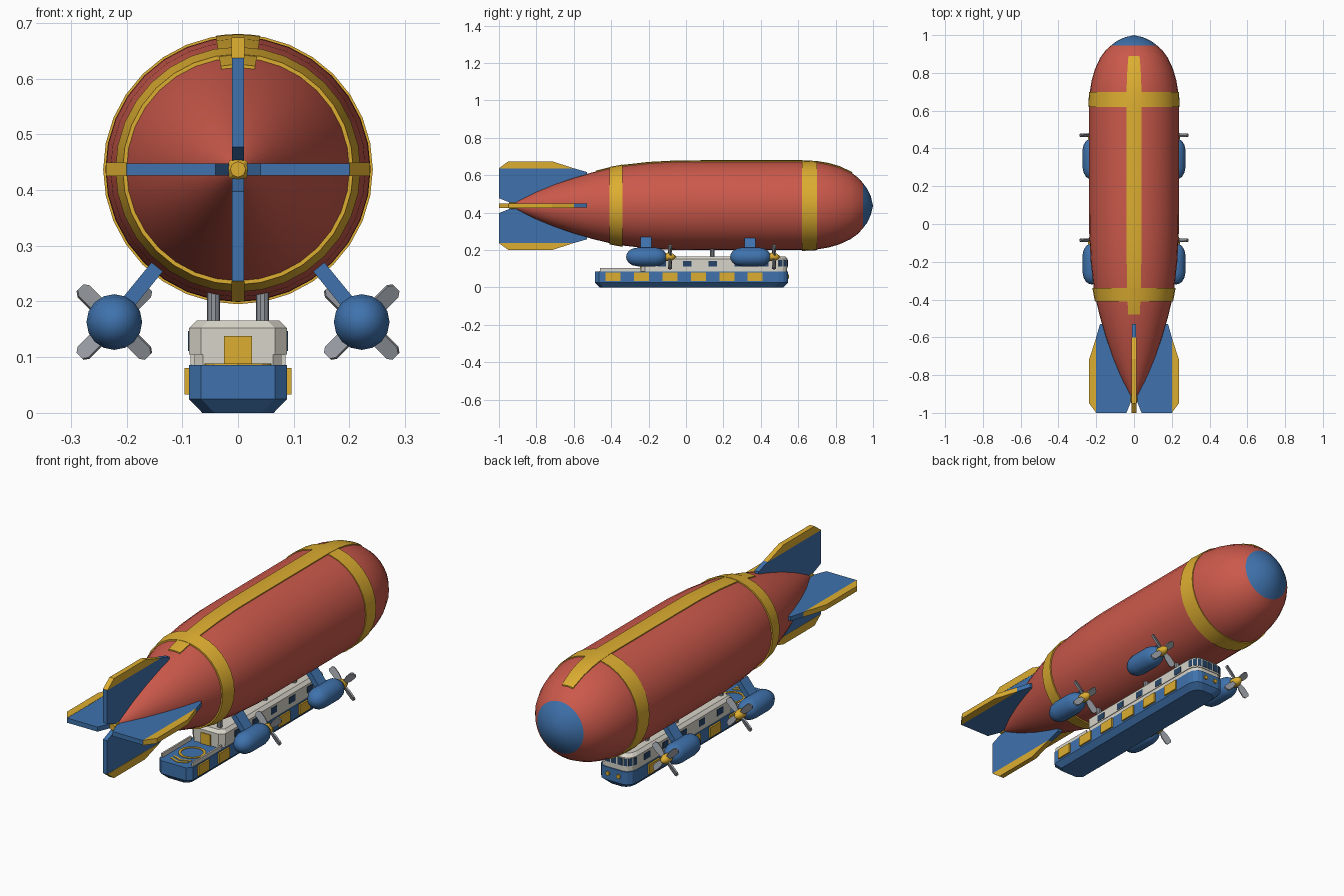
import bpy, bmesh
from math import sin, cos, pi, radians, atan2
from mathutils import Vector, Matrix

if "Cube" in bpy.data.objects:
    bpy.data.objects.remove(bpy.data.objects["Cube"])

def mat(name, r, g, b):
    m = bpy.data.materials.new(name)
    m.diffuse_color = (r, g, b, 1)
    m.use_nodes = True
    m.node_tree.nodes["Principled BSDF"].inputs["Base Color"].default_value = m.diffuse_color
    return m

RED = mat("red", .60, .10, .07)
BLUE = mat("blue", .05, .17, .42)
GOLD = mat("gold", .72, .42, .03)
WHITE = mat("off_white", .68, .66, .58)
GLASS = mat("glass", .02, .06, .14)
GREY = mat("metal", .30, .32, .35)

def loft(name, rings, m, closed=False, smooth=0):
    """Skin equal-length closed rings; cap the ends unless closed."""
    bm = bmesh.new()
    vs = [[bm.verts.new(p) for p in r] for r in rings]
    n, k = len(vs), len(vs[0])
    for i in range(n if closed else n - 1):
        a, b = vs[i], vs[(i + 1) % n]
        for j in range(k):
            q = (j + 1) % k
            bm.faces.new((a[j], a[q], b[q], b[j]))
    if not closed:
        bm.faces.new(vs[0])
        bm.faces.new(vs[-1])
    bmesh.ops.remove_doubles(bm, verts=bm.verts, dist=1e-5)
    bmesh.ops.delete(bm, geom=[e for e in bm.edges if not e.link_faces], context='EDGES')
    bmesh.ops.delete(bm, geom=[v for v in bm.verts if not v.link_faces], context='VERTS')
    bmesh.ops.recalc_face_normals(bm, faces=bm.faces)
    me = bpy.data.meshes.new(name)
    bm.to_mesh(me)
    bm.free()
    if smooth:
        me.polygons.foreach_set("use_smooth", [True] * len(me.polygons))
        me.set_sharp_from_angle(angle=radians(smooth))
    me.materials.append(m)
    ob = bpy.data.objects.new(name, me)
    bpy.context.collection.objects.link(ob)
    return ob

def lathe(name, prof, m, cx=0, cz=.437, segs=32, arc=None, smooth=35):
    """Turn (y, r) profile about a y-parallel axis; arc = half angle of a sector."""
    if arc:
        angs = [-arc + 2 * arc * i / segs for i in range(segs + 1)]
    else:
        angs = [2 * pi * i / segs for i in range(segs)]
    rings = [[(cx + r * sin(a), y, cz + r * cos(a)) for y, r in prof] for a in angs]
    return loft(name, rings, m, closed=not arc, smooth=smooth)

def prism(name, pts, vec, m, M=Matrix()):
    v = Vector(vec)
    return loft(name, [[M @ (Vector(p) - v / 2) for p in pts], [M @ (Vector(p) + v / 2) for p in pts]], m)

def box(name, c, s, m, M=Matrix()):
    x, y, z = s[0] / 2, s[1] / 2, s[2]
    pts = [(-x, -y, 0), (x, -y, 0), (x, y, 0), (-x, y, 0)]
    return prism(name, pts, (0, 0, z), m, Matrix.Translation(c) @ M)

# Envelope profile (y, r)
HULL = [(-.94, 0), (-.9, .025), (-.8, .074), (-.7, .115), (-.6, .149), (-.5, .178), (-.41, .2),
        (-.34, .213), (-.2, .229), (-.05, .237), (.1, .238), (.62, .238), (.7, .234), (.76, .224),
        (.82, .207), (.88, .179), (.92, .15), (.945, .122)]

def rad(y):
    for (a, r), (b, s) in zip(HULL, HULL[1:]):
        if a <= y <= b:
            return r + (s - r) * (y - a) / (b - a)

def wrap(y0, y1, off):
    """Closed profile following the envelope between two stations."""
    ys = [y0] + [y for y, r in HULL if y0 + .001 < y < y1 - .001] + [y1]
    return [(y, rad(y) + off) for y in ys] + [(y, rad(y) - .01) for y in reversed(ys)]

lathe("envelope", HULL + [(.945, 0)], RED)
lathe("nose_cap", [(.945, 0), (.945, .122), (.968, .092), (.988, .05), (1, 0)], BLUE)
lathe("rear_band", wrap(-.41, -.34, .007), GOLD)
lathe("front_band", wrap(.62, .70, .004), GOLD)
lathe("spine_strip", wrap(-.48, .89, .005), GOLD, segs=4, arc=radians(9.5))
lathe("tail_knob", [(-.947, 0), (-.947, .014), (-.938, .022), (-.915, .022), (-.905, .014), (-.905, 0)],
      GOLD, segs=8, smooth=0)

# Four tail fins with gold tips
for i in range(4):
    M = Matrix.Translation((0, 0, .437)) @ Matrix.Rotation(i * pi / 2, 4, 'Y')
    fin = [(-1, .04), (-1, .2), (-.6, .2), (-.53, .18), (-.53, .1), (-.92, .008)]
    tip = [(-1, .2), (-.95, .237), (-.716, .237), (-.6, .2)]
    prism("tail_fin", [(0, y, r) for y, r in fin], (.022, 0, 0), BLUE, M)
    prism("fin_tip", [(0, y, r) for y, r in tip], (.024, 0, 0), GOLD, M)

# Gondola plan: chamfered stern, rounded bow
def plan(w, y0, y1, z, d=0):
    w, y0, y1 = w - d, y0 + d, y1 - d
    c = .022
    half = [(w - c, y0), (w, y0 + c)]
    half += [(w - .04 + .04 * cos(t * pi / 6), y1 - .05 + .05 * sin(t * pi / 6)) for t in range(4)]
    return [(x, y, z) for x, y in half] + [(-x, y, z) for x, y in reversed(half)]

loft("gondola_hull", [plan(.088, -.487, .545, 0, .024), plan(.088, -.487, .545, .025),
                      plan(.088, -.487, .545, .086)], BLUE)
loft("cabin", [plan(.085, -.24, .54, .086), plan(.085, -.24, .54, .105),
               plan(.088, -.24, .543, .105), plan(.088, -.24, .543, .152),
               plan(.088, -.24, .543, .166, .014)], WHITE)
box("rear_door", (0, -.241, .112), (.05, .008, .052), GOLD)

# Bow windows follow the rounded plan
bow = plan(.088, -.24, .543, .13)[2:10]
for p, q in zip(bow, bow[1:]):
    p, q = Vector(p), Vector(q)
    d = q - p
    parts = 3 if abs(d.y) < 1e-5 else 1
    for k in range(parts):
        box("bow_window", p + d * (k + .5) / parts, (d.length / parts * .78, .004, .034), GLASS,
            Matrix.Rotation(atan2(d.y, d.x), 4, 'Z'))

for s in (-1, 1):
    for i in range(6):
        box("side_panel", (s * .09, -.39 + i * .152, .057), (.012, .08, .048), GOLD)
    for i in range(5):
        box("side_window", (s * .088, -.13 + i * .137, .126), (.004, .045, .03), GLASS)
    box("deck_bulwark", (s * .081, -.35, .095), (.008, .22, .02), WHITE)
    lathe("headlight", [(.53, 0), (.53, .01), (.552, .01), (.552, 0)], GOLD, s * .028, .058, 10)
    # Suspension posts
    for y in (-.2, .14, .36):
        ring = [(s * .044 + .012 * cos(a * pi / 5), y + .012 * sin(a * pi / 5), .187) for a in range(10)]
        prism("suspension_post", ring, (0, 0, .06), GREY)

# Deck markings
lathe_ring = [(.048, .086), (.06, .086), (.06, .089), (.048, .089)]
loft("deck_ring", [[(r * cos(i * pi / 12), -.345 + r * sin(i * pi / 12), z) for r, z in lathe_ring]
                   for i in range(24)], GOLD, closed=True)
for y in (-.44, -.462):
    pts = [(-.045, y + .018), (0, y), (.045, y + .018), (.045, y + .028), (0, y + .01), (-.045, y + .028)]
    prism("deck_chevron", [(x, v, .0865) for x, v in pts], (0, 0, .004), GOLD)

# Four engine nacelles with struts and propellers
POD = [(-.107, 0), (-.104, .016), (-.093, .032), (-.072, .045), (-.045, .05), (.05, .05),
       (.075, .045), (.095, .033), (.105, .02), (.105, 0)]
for s in (-1, 1):
    for y in (-.213, .343):
        cx, cz = s * .222, .163
        lathe("nacelle", [(y + a, r) for a, r in POD], BLUE, cx, cz, 16)
        lathe("spinner", [(y + .1, 0), (y + .1, .02), (y + .125, .024), (y + .145, .016), (y + .163, 0)],
              GOLD, cx, cz, 10)
        a, b = Vector((s * .212, y, .18)), Vector((s * .145, y, .262))
        d = b - a
        box("nacelle_strut", (a + b) / 2, (.026, .058, d.length), BLUE,
            Matrix.Rotation(atan2(d.x, d.z), 4, 'Y'))
        for k in range(4):
            M = (Matrix.Translation((cx, y + .127, cz)) @ Matrix.Rotation(pi / 4 + k * pi / 2, 4, 'Y')
                 @ Matrix.Rotation(radians(25), 4, 'Z'))
            blade = [(-.007, .01), (.007, .01), (.015, .045), (.015, .078), (.008, .087),
                     (-.008, .087), (-.015, .078), (-.015, .045)]
            prism("propeller_blade", [(x, 0, z) for x, z in blade], (0, .008, 0), GREY, M)
